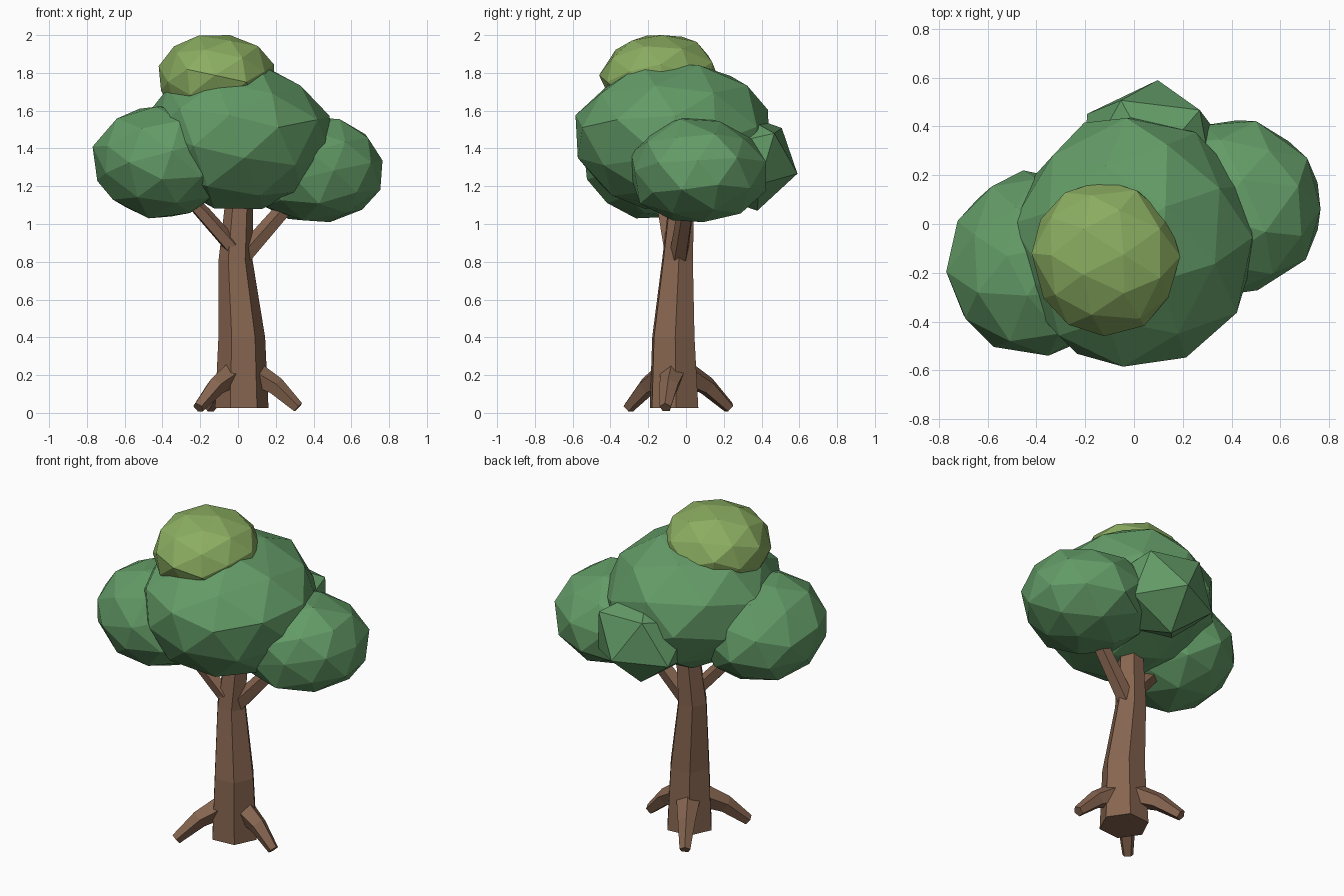
import bpy, bmesh, math, random
from mathutils import Euler, Vector

if "Cube" in bpy.data.objects:
    bpy.data.objects.remove(bpy.data.objects["Cube"], do_unlink=True)


def material(name, rgb):
    m = bpy.data.materials.new(name)
    m.use_nodes = True
    m.diffuse_color = (*rgb, 1)
    m.node_tree.nodes["Principled BSDF"].inputs["Base Color"].default_value = (*rgb, 1)
    return m


bark = material("brown bark", (0.24, 0.13, 0.08))
leaf = material("green leaves", (0.125, 0.33, 0.135))
light_leaf = material("light green leaves", (0.26, 0.42, 0.12))


def finish(name, bm, mat):
    bmesh.ops.recalc_face_normals(bm, faces=bm.faces[:])
    mesh = bpy.data.meshes.new(name)
    bm.to_mesh(mesh)
    bm.free()
    mesh.materials.append(mat)
    ob = bpy.data.objects.new(name, mesh)
    bpy.context.collection.objects.link(ob)


def limb(name, path, sides, turn=0, upright=False):
    """Tapered faceted tube through (x, y, z, radius) stations."""
    bm = bmesh.new()
    pts = [Vector(p[:3]) for p in path]
    rings = []
    for i, p in enumerate(pts):
        axis = (pts[min(i + 1, len(pts) - 1)] - pts[max(i - 1, 0)]).normalized()
        if upright:
            u, v = Vector((1, 0, 0)), Vector((0, 1, 0))
        else:
            u = Vector((0, 0, 1)).cross(axis).normalized()
            v = axis.cross(u)
        angles = [turn + math.tau * k / sides for k in range(sides)]
        rings.append([bm.verts.new(p + path[i][3] * (u * math.cos(a) + v * math.sin(a)))
                      for a in angles])
    for lo, hi in zip(rings, rings[1:]):
        for k in range(sides):
            n = (k + 1) % sides
            bm.faces.new((lo[k], lo[n], hi[n], hi[k]))
    bm.faces.new(rings[0][::-1])
    bm.faces.new(rings[-1])
    finish(name, bm, bark)


def clump(name, low, high, mat, turn, seed, detail=2, wobble=0.04):
    """Uneven faceted ball, turned, then fitted into the box from low to high."""
    rng = random.Random(seed)
    bm = bmesh.new()
    bmesh.ops.create_icosphere(bm, subdivisions=detail, radius=1,
                               matrix=Euler(turn, "ZXY").to_matrix().to_4x4())
    for v in bm.verts:
        v.co += Vector([rng.uniform(-wobble, wobble) for _ in range(3)])
    for axis in range(3):
        a = min(v.co[axis] for v in bm.verts)
        b = max(v.co[axis] for v in bm.verts)
        for v in bm.verts:
            t = (v.co[axis] - a) / (b - a)
            v.co[axis] = low[axis] + t * (high[axis] - low[axis])
    finish(name, bm, mat)


# Trunk
limb("trunk", [(0.02, -0.063, 0.025, 0.142), (0.02, -0.067, 0.4, 0.124),
               (-0.013, -0.045, 0.81, 0.09), (0.005, -0.025, 1.1, 0.075),
               (0.01, -0.02, 1.3, 0.06)], 6, 0.08, True)

# Branches
limb("left_branch", [(0.01, -0.04, 0.81, 0.052), (0.24, 0.0, 1.075, 0.045),
                     (0.38, 0.05, 1.25, 0.03)], 5, 0.3)
limb("right_branch", [(-0.03, -0.08, 0.88, 0.045), (-0.18, -0.11, 1.05, 0.042),
                      (-0.34, -0.14, 1.22, 0.03)], 5, 0.3)

# Roots spreading from the trunk base
for name, tip in (("left_root", (0.33, -0.11)), ("front_root", (-0.22, -0.315)),
                  ("back_root", (-0.16, 0.24))):
    core, end = Vector((0.02, -0.06)), Vector(tip)
    stations = [(*core.lerp(end, t), z, r) for t, z, r in
                ((0.2, 0.205, 0.07), (0.58, 0.14, 0.052), (0.96, 0.028, 0.032))]
    limb(name, stations, 5, math.pi / 2)

# Leaf clumps
clump("main_leaves", (-0.5, -0.585, 1.08), (0.49, 0.44, 1.85), leaf, (0.3, 0.2, 0.15), 3)
clump("right_leaves", (-0.77, -0.54, 1.03), (-0.02, 0.22, 1.63), leaf, (0.8, 0.3, -0.2), 5)
clump("left_leaves", (0.03, -0.29, 1.01), (0.765, 0.425, 1.57), leaf, (1.2, -0.2, 0.3), 8)
# The back clump is a plain icosahedron with one edge facing backwards
clump("back_leaves", (-0.2, 0.04, 1.07), (0.33, 0.59, 1.6), leaf,
      Euler((-1.017, -0.5, math.pi / 2)).to_matrix().to_euler("ZXY"), 11, 1, 0)
clump("top_leaves", (-0.42, -0.46, 1.53), (0.19, 0.18, 2.0), light_leaf, (0.5, 0.25, 0.3), 14)
